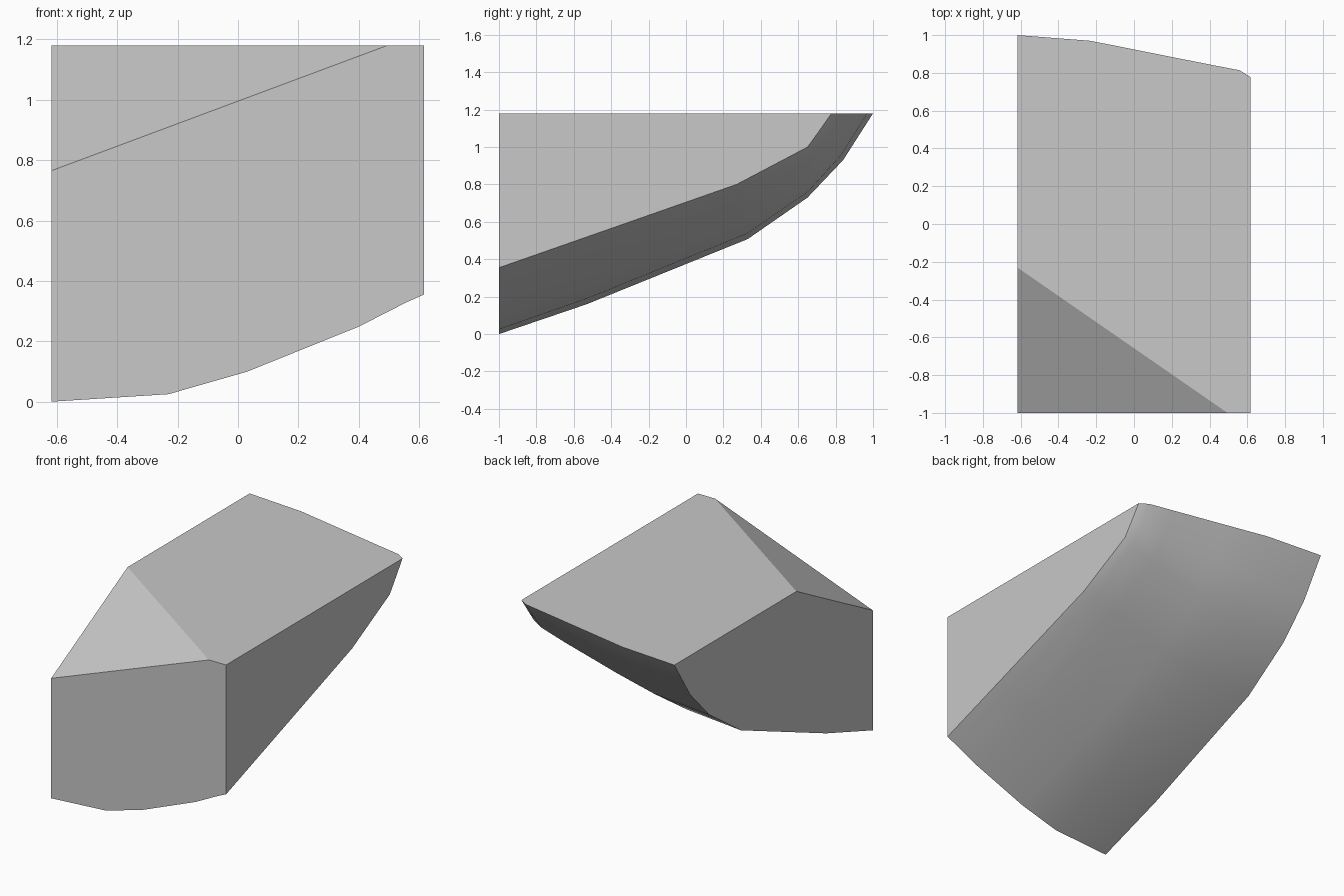
import bpy, bmesh, math
from mathutils import Vector

cube = bpy.data.objects.get("Cube")
if cube:
    bpy.data.objects.remove(cube, do_unlink=True)

TOP = 1.18

# Underside profiles (y, z) of the two sides
deep = [(-1, 0), (-.53, .16), (.33, .508), (.65, .73), (.84, .93), (1, TOP)]
shallow = [(-1, .355), (-.5, .53), (.27, .8), (.65, 1.0), (.715, 1.09), (.778, TOP)]

# Cross sections: x, blend at the front, blend at the top rim
sections = [(-.618, 0, 0), (-.23, .07, .136), (.03, .28, .37),
            (.4, .70, .70), (.56, .93, .84), (.616, 1, 1)]

bm = bmesh.new()
rows = []
for x, front, rim in sections:
    row = []
    for i, (a, b) in enumerate(zip(deep, shallow)):
        s = i / (len(deep) - 1)
        t = front + (rim - front) * s
        y, z = Vector(a).lerp(Vector(b), t)
        row.append(bm.verts.new((x, y, z)))
    rows.append(row)

# Curved underside
for r, q in zip(rows, rows[1:]):
    for i in range(len(r) - 1):
        bm.faces.new((r[i], r[i + 1], q[i + 1], q[i]))

# Flat sides, front and top
left_corner = bm.verts.new((sections[0][0], -1, TOP))
right_corner = bm.verts.new((sections[-1][0], -1, TOP))
bm.faces.new(rows[0] + [left_corner])
bm.faces.new(rows[-1] + [right_corner])
bm.faces.new([r[0] for r in rows] + [right_corner, left_corner])
bm.faces.new([r[-1] for r in rows] + [right_corner, left_corner])
bmesh.ops.recalc_face_normals(bm, faces=bm.faces[:])

# Sloped cut across the front corner
p, q, s = Vector((-.618, -.23, TOP)), Vector((.495, -1, TOP)), Vector((-.618, -1, .765))
normal = (q - p).cross(s - p)
if normal.z < 0:
    normal.negate()
cut = bmesh.ops.bisect_plane(bm, geom=bm.verts[:] + bm.edges[:] + bm.faces[:],
                             plane_co=p, plane_no=normal, clear_outer=True)
edges = [e for e in cut["geom_cut"] if isinstance(e, bmesh.types.BMEdge)]
bmesh.ops.holes_fill(bm, edges=edges)
bmesh.ops.recalc_face_normals(bm, faces=bm.faces[:])

mesh = bpy.data.meshes.new("rock_block")
bm.to_mesh(mesh)
bm.free()
block = bpy.data.objects.new("rock_block", mesh)
bpy.context.collection.objects.link(block)

# Plain grey
grey = bpy.data.materials.new("light_grey")
grey.use_nodes = True
colour = (.58, .58, .58, 1)
grey.diffuse_color = colour
grey.node_tree.nodes["Principled BSDF"].inputs["Base Color"].default_value = colour
mesh.materials.append(grey)

# Smooth underside with sharp rims
bpy.ops.object.select_all(action="DESELECT")
block.select_set(True)
bpy.context.view_layer.objects.active = block
bpy.ops.object.shade_smooth_by_angle(angle=math.radians(30))
